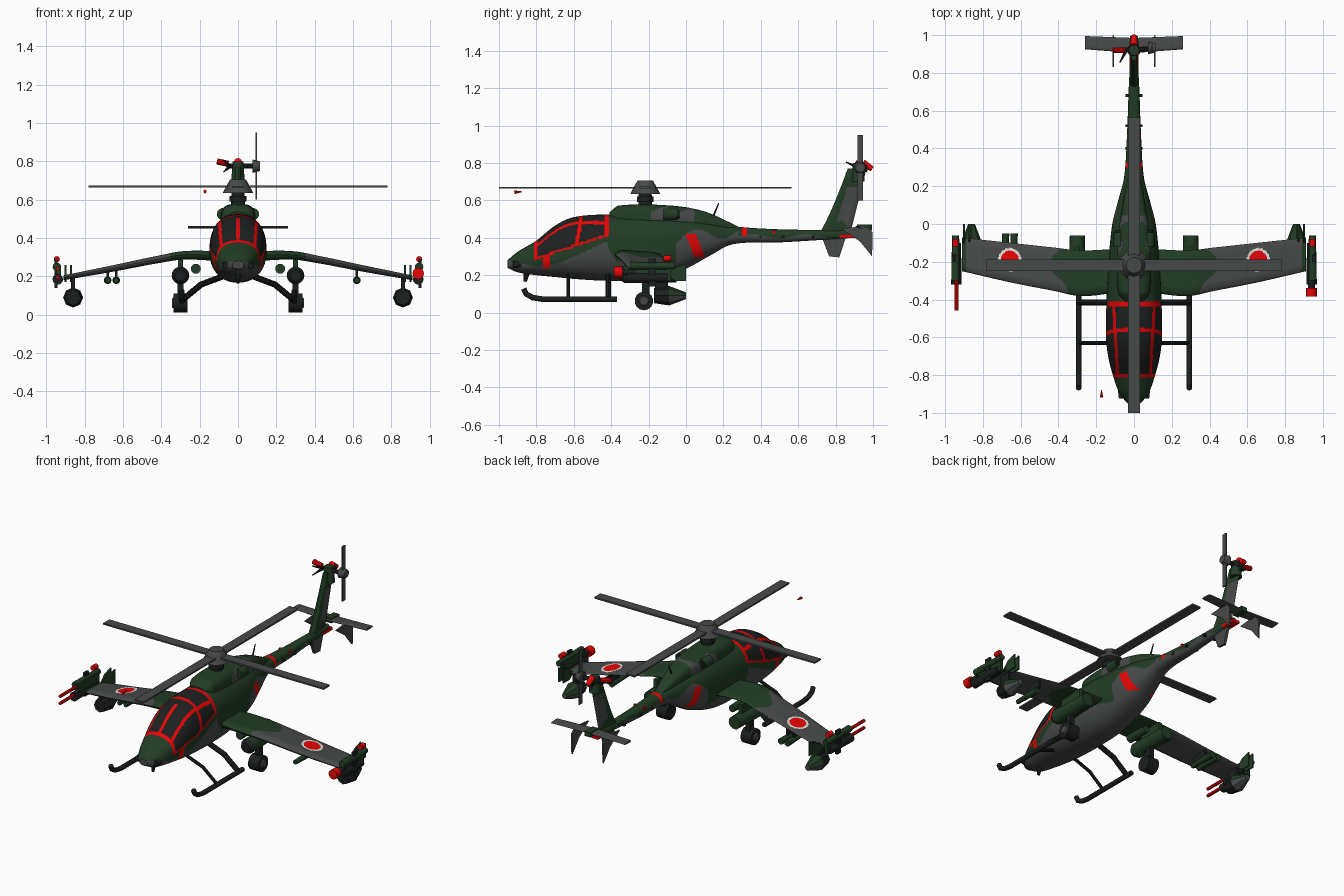
import bpy, bmesh, math
from mathutils import Vector, Matrix

cube = bpy.data.objects.get("Cube")
if cube:
    bpy.data.objects.remove(cube, do_unlink=True)


def material(name, r, g, b):
    m = bpy.data.materials.new(name)
    m.use_nodes = True
    m.diffuse_color = (r, g, b, 1)
    m.node_tree.nodes["Principled BSDF"].inputs["Base Color"].default_value = (r, g, b, 1)
    return m


GREEN, GREY, RED, GLASS, BLACK, WHITE = range(6)
MATS = [material("camo green", .016, .046, .019), material("camo grey", .063, .068, .066),
        material("marking red", 1, .002, .002), material("dark glass", .013, .014, .014),
        material("black metal", .012, .014, .014), material("white", .75, .75, .72)]
made = []


def finish(name, bm, rule):
    """Turn a bmesh into an object; rule is a colour or a function of the face centre."""
    bmesh.ops.recalc_face_normals(bm, faces=bm.faces)
    for f in bm.faces:
        f.material_index = rule(f.calc_center_median()) if callable(rule) else rule
    me = bpy.data.meshes.new(name)
    bm.to_mesh(me)
    bm.free()
    for m in MATS:
        me.materials.append(m)
    ob = bpy.data.objects.new(name, me)
    bpy.context.collection.objects.link(ob)
    made.append(ob)


def loft(name, rings, rule):
    bm = bmesh.new()
    loops = [[bm.verts.new(p) for p in r] for r in rings]
    for a, b in zip(loops, loops[1:]):
        for i in range(len(a)):
            j = (i + 1) % len(a)
            bm.faces.new((a[i], a[j], b[j], b[i]))
    bm.faces.new(loops[0])
    bm.faces.new(loops[-1])
    finish(name, bm, rule)


def tube(name, p, q, r1, r2, rule, n=20):
    p, q = Vector(p), Vector(q)
    bm = bmesh.new()
    turn = (q - p).to_track_quat('Z', 'Y').to_matrix().to_4x4()
    bmesh.ops.create_cone(bm, cap_ends=True, segments=n, radius1=r1, radius2=r2,
                          depth=(q - p).length, matrix=Matrix.Translation((p + q) / 2) @ turn)
    finish(name, bm, rule)


def box(name, centre, size, rule):
    bm = bmesh.new()
    bmesh.ops.create_cube(bm, size=1, matrix=Matrix.Translation(centre) @ Matrix.Diagonal((*size, 1)))
    finish(name, bm, rule)


def plate(name, x, thick, outline, rule):
    """Flat panel with a y-z outline."""
    loft(name, [[(x + d, y, z) for y, z in outline] for d in (-thick / 2, thick / 2)], rule)


def sample(rows, count):
    """Smoothly interpolated rows, evenly spaced along their first value."""
    def slope(i, k):
        a, b = rows[max(i - 1, 0)], rows[min(i + 1, len(rows) - 1)]
        return (b[k] - a[k]) / (b[0] - a[0])
    out, i = [], 0
    for s in range(count + 1):
        v = rows[0][0] + (rows[-1][0] - rows[0][0]) * s / count
        while i < len(rows) - 2 and v > rows[i + 1][0]:
            i += 1
        a, b = rows[i], rows[i + 1]
        h = b[0] - a[0]
        t = (v - a[0]) / h
        out.append([v] + [(1 + 2 * t) * (1 - t) ** 2 * a[k] + t * t * (3 - 2 * t) * b[k]
                          + h * t * (1 - t) * ((1 - t) * slope(i, k) - t * slope(i + 1, k))
                          for k in range(1, len(a))])
    return out


def section(y, w, zb, zm, zt, n=128, e=2.35):
    ring = []
    for i in range(n):
        c, s = math.cos(math.tau * i / n), math.sin(math.tau * i / n)
        h = zt - zm if s > 0 else zm - zb
        ring.append((math.copysign(abs(c) ** (2 / e), c) * w, y,
                     zm + math.copysign(abs(s) ** (2 / e), s) * h))
    return ring


def foil(front, back, thick, n=64):
    """Closed wing profile as (chord position, height) pairs."""
    out = []
    for i in range(n):
        u = 2 * i / n
        t = u if u <= 1 else 2 - u
        h = thick * .5 * min(1, 2.6 * math.sqrt(t * (1 - t) + .002)) * (1 - .6 * t)
        out.append((front + (back - front) * t, h if u <= 1 else -h))
    return out


# Fuselage: canopy with frames, camouflage, red bands
def body_colour(c):
    x, y, z = abs(c.x), c.y, c.z
    sill = .30 + .33 * (y + .75)
    if -.815 < y < -.412 and z > sill:
        edge = min(abs(y + .805), abs(y + .575 - .16 * (z - .42)), abs(y + .423)) < .0105
        rail = abs(x - .105 - .06 * (y + .5) * (y < -.5)) < .0075 or (x < .009 and y < -.62)
        return RED if edge or rail or z < sill + .013 else GLASS
    if abs(y + .745) < .02 and .235 < z < .3:
        return RED
    if abs(y - .048 + .4 * (z - .36)) < .028 and .295 < z < .42:
        return RED
    if abs(y - .31) < .012 and z > .41:
        return RED
    if y < -.7:
        grey = z < .262 + .015 * math.sin(y * 18)
    elif y < -.42:
        grey = z < .255 + .45 * (y + .7)
    elif y < -.05:
        grey = z < .285 + .08 * max(0, 1 + (y + .42) * -20) + .015 * math.sin(y * 20)
    elif y < .28:
        grey = z < .42 + .025 * math.sin(y * 25) - .4 * max(0, -y)
    else:
        grey = z < .408 + .012 * math.sin(y * 22)
    return GREY if grey else GREEN


HULL = [(-.955, .03, .24, .26, .28), (-.9, .075, .215, .26, .325), (-.8, .112, .2, .29, .385),
        (-.7, .137, .19, .31, .465), (-.6, .148, .18, .33, .51), (-.42, .146, .17, .34, .525),
        (-.2, .135, .175, .35, .525), (0, .115, .235, .37, .51), (.12, .085, .3, .39, .49),
        (.25, .052, .365, .41, .462), (.5, .036, .375, .41, .445), (.72, .028, .388, .415, .442),
        (.9, .018, .4, .42, .44)]
loft("fuselage", [section(*r) for r in sample(HULL, 300)], body_colour)

# Engine cowl
COWL = [(-.41, .05, .47, .5, .535), (-.36, .085, .47, .5, .572), (-.08, .085, .47, .5, .572),
        (.1, .06, .44, .48, .54), (.29, .025, .42, .44, .455)]
loft("engine_cowl", [section(*r, n=48, e=3) for r in sample(COWL, 60)],
     lambda c: GREY if -.19 < c.y < .04 and c.z < .55 + .015 * math.sin(c.y * 40) else GREEN)
tube("antenna", (0, .14, .5), (0, .175, .585), .006, .003, BLACK, 8)

# Main rotor
HUB_Y = -.218
tube("rotor_mast", (0, HUB_Y, .55), (0, HUB_Y, .65), .038, .034, BLACK)
tube("mast_collar", (0, HUB_Y, .59), (0, HUB_Y, .62), .045, .045, BLACK)
tube("rotor_hub", (0, HUB_Y, .635), (0, HUB_Y, .705), .08, .042, GREY, 12)
box("rotor_blade_long", (0, HUB_Y, .667), (.062, 1.564, .01), GREY)
box("rotor_blade_cross", (0, HUB_Y, .668), (1.56, .062, .01), GREY)

# Tail fin, stabiliser and tail rotor
fin = []
for k in range(41):
    t = k / 40
    fin.append([(h, y, .41 + .36 * t)
                for y, h in foil(.7 + .165 * t ** .8, .875 + .09 * t, .045 - .012 * t, 48)])
loft("tail_fin", fin, lambda c: GREY if .46 + .03 * math.sin(c.y * 40) < c.z < .67
     and c.y > .81 + .3 * (c.z - .5) else GREEN)
box("stabiliser_core", (0, .955, .455), (.04, .08, .03), GREEN)
for s, side in ((1, "left"), (-1, "right")):
    loft(side + "_stabiliser", [[(s * x, y, .457 + h) for y, h in foil(f, b, .016, 24)]
                                for x, f, b in ((0, .905, .985), (.26, .925, .995))], GREY)
    plate(side + "_tail_finlet", s * .11, .01,
          [(.83, .45), (.96, .462), (.998, .43), (.995, .3), (.93, .38)], GREY)
plate("ventral_fin", 0, .016, [(.72, .42), (.86, .42), (.82, .295), (.765, .3)], GREY)
box("tail_red_band", (0, .872, .407), (.046, .1, .018), RED)
tube("tail_gearbox", (0, .92, .7), (0, .92, .8), .035, .028, GREEN, 12)
tube("tail_gearbox_nose", (0, .93, .775), (0, .97, .775), .026, .022, BLACK, 12)
tube("tail_gearbox_cap", (0, .945, .8), (0, .996, .768), .02, .014, RED, 12)
tube("tail_rotor_shaft", (-.06, .92, .775), (.11, .93, .775), .013, .013, BLACK, 10)
tube("tail_rotor_hub", (.075, .932, .775), (.115, .932, .775), .035, .025, GREY, 10)
box("tail_rotor_blade", (.095, .932, .775), (.008, .03, .35), GREY)
tube("tail_light", (-.11, .92, .8), (-.05, .92, .787), .016, .016, RED, 10)
for dz in (-.03, .03):
    tube("tail_spike", (-.04, .92, .775), (-.075, .855, .775 + dz), .01, .003, BLACK, 8)
for y in (.4, .52, .68):
    box("boom_clamp", (0, y, .405), (.09, .014, .014), BLACK)
box("boom_marker", (0, .47, .43), (.075, .014, .02), RED)


# Wings with roundels
def wing_colour(c):
    x, y = abs(c.x), c.y
    d = math.hypot(x - .658, y + .19)
    if d < .062 and c.z > .246 - .2 * (x - .65):
        return RED if d < .049 else WHITE
    inner = .4 + .05 * math.sin(y * 22)
    return GREEN if x < inner or x > .89 or y < -.385 + .2 * (x - .28) else GREY


SPAN = [(.07, -.36, -.13, .305, .06), (.28, -.382, -.14, .31, .05), (.42, -.355, -.125, .288, .044),
        (.65, -.31, -.1, .242, .038), (.91, -.25, -.072, .193, .028)]
for s, side in ((1, "left"), (-1, "right")):
    loft(side + "_wing", [[(s * x, y, z + h) for y, h in foil(f, b, t, 80)]
                          for x, f, b, z, t in sample(SPAN, 160)], wing_colour)

    def rod(name, x, y1, y2, z, r1, r2, rule, n=16):
        tube(side + "_" + name, (s * x, y1, z), (s * x, y2, z), r1, r2, rule, n)

    def block(name, x, y, z, size, rule):
        box(side + "_" + name, (s * x, y, z), size, rule)

    # Exhausts and nose sensors
    rod("exhaust", .078, -.12, -.045, .525, .032, .03, GREEN)
    rod("exhaust_mouth", .078, -.046, -.035, .525, .022, .022, BLACK)
    rod("nose_sensor", .062, -.925, -.86, .257, .018, .025, BLACK)

    # Inner stores: nacelle, tube and drum
    rod("nacelle", .3, -.33, -.06, .205, .046, .04, GREEN)
    rod("nacelle_nose", .3, -.355, -.33, .205, .03, .046, BLACK)
    block("nacelle_pylon", .3, -.2, .265, (.025, .16, .07), GREEN)
    rod("inner_tube", .22, -.3, -.15, .24, .026, .022, GREEN)
    block("drum_strut", .3, -.215, .14, (.03, .04, .1), BLACK)
    tube(side + "_drum", (s * .263, -.225, .062), (s * .337, -.225, .062), .05, .05, BLACK, 14)
    tube(side + "_drum_cap", (s * .337, -.225, .062), (s * .345, -.225, .062), .028, .022, GREY, 14)

    # Outer pod with a two-tone tail
    rod("pod_front", .86, -.17, -.09, .09, .04, .052, BLACK, 8)
    rod("pod_rear", .86, -.09, 0, .09, .052, .018, lambda c: GREEN if c.z > .095 else GREY, 8)
    block("pod_pylon", .86, -.13, .165, (.02, .07, .07), BLACK)

    # Wing tip weapon cluster
    block("tip_plate", .935, -.19, .215, (.022, .22, .09), GREEN)
    rod("tip_upper_tube", .945, -.3, -.06, .25, .022, .018, GREEN, 12)
    rod("tip_lower_tube", .94, -.32, -.1, .185, .028, .024, BLACK, 12)
    block("tip_post", .95, -.18, .215, (.016, .04, .15), BLACK)
    rod("tip_red_light", .945, -.12, -.08, .29, .016, .016, RED, 12)
    for x in (.87, .9):
        plate(side + "_tip_fin", s * x, .01, [(-.1, .2), (-.06, .24), (0, .26), (0, .17), (-.06, .17)], GREEN)

    # Landing skid and legs
    cu = bpy.data.curves.new(side + "_skid", 'CURVE')
    cu.dimensions = '3D'
    cu.bevel_depth = .015
    cu.bevel_resolution = 2
    cu.use_fill_caps = True
    cu.materials.append(MATS[BLACK])
    sp = cu.splines.new('POLY')
    path = [(-.868, .128), (-.855, .1), (-.82, .08), (-.77, .072), (-.37, .072)]
    sp.points.add(len(path) - 1)
    for pt, (y, z) in zip(sp.points, path):
        pt.co = (s * .293, y, z, 1)
    bpy.context.collection.objects.link(bpy.data.objects.new(side + "_skid", cu))
    for y, r in ((-.63, .01), (-.415, .016)):
        tube(side + "_skid_leg", (s * .08, y, .2), (s * .2, y, .155), r, r, BLACK, 10)
        tube(side + "_skid_leg_lower", (s * .19, y, .16), (s * .293, y, .075), r, r, BLACK, 10)

# Bombs: a pair on the right, a single on the left
for name, x, back in (("right_outer", -.68, -.05), ("right_inner", -.635, -.05), ("left", .62, -.13)):
    tube(name + "_bomb", (x, back - .18, .18), (x, back, .18), .014, .02, GREEN, 12)
    box(name + "_bomb_pylon", (x, -.16, .215), (.012, .1, .05), BLACK)

# Wing tip guns, different on each side
tube("left_tip_drum", (.94, -.385, .215), (.94, -.34, .215), .03, .03, RED, 12)
tube("left_tip_drum_shaft", (.94, -.34, .215), (.94, -.28, .215), .018, .018, BLACK, 12)
for z in (.195, .24):
    tube("right_tip_barrel", (-.94, -.457, z), (-.94, -.3, z), .01, .01, RED, 8)
tube("chin_probe", (0, -.86, .165), (0, -.85, .22), .008, .018, BLACK, 8)
tube("right_loose_vane", (-.172, -.918, .643), (-.172, -.878, .646), .01, .002, RED, 6)

# Smooth shading with sharp edges
bpy.ops.object.select_all(action='DESELECT')
for ob in made:
    ob.select_set(True)
bpy.context.view_layer.objects.active = made[0]
bpy.ops.object.shade_smooth_by_angle(angle=math.radians(35))
